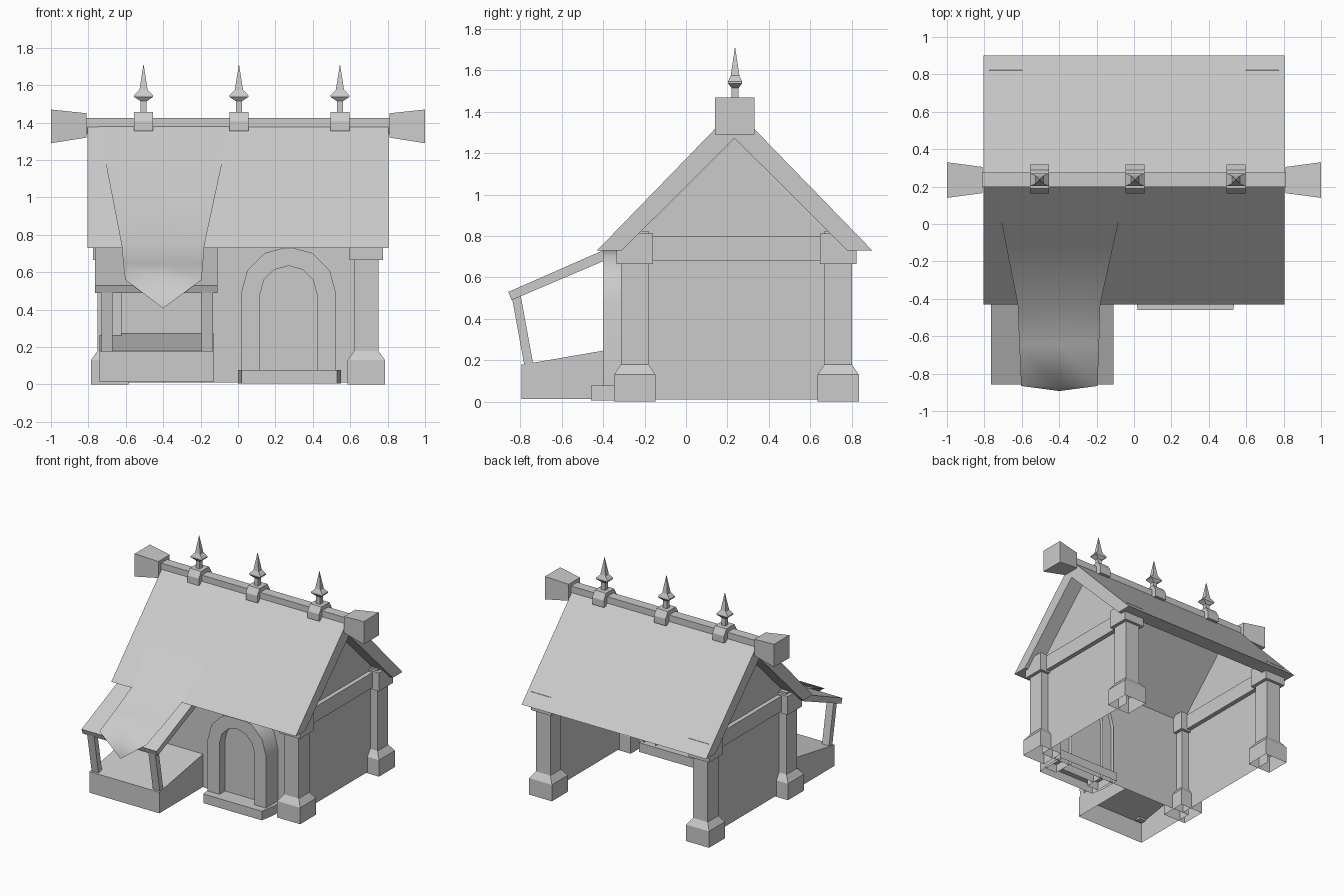
import bpy, bmesh, math

cube = bpy.data.objects.get("Cube")
if cube:
    bpy.data.objects.remove(cube, do_unlink=True)

GREY = (0.6, 0.6, 0.6, 1)
grey = bpy.data.materials.new("plain grey")
grey.use_nodes = True
grey.diffuse_color = GREY
grey.node_tree.nodes["Principled BSDF"].inputs["Base Color"].default_value = GREY

RIDGE_Y = 0.235


def build(name, bm, smooth=False):
    bmesh.ops.recalc_face_normals(bm, faces=bm.faces)
    mesh = bpy.data.meshes.new(name)
    bm.to_mesh(mesh)
    bm.free()
    mesh.materials.append(grey)
    obj = bpy.data.objects.new(name, mesh)
    bpy.context.collection.objects.link(obj)
    if smooth:
        bpy.ops.object.select_all(action="DESELECT")
        obj.select_set(True)
        bpy.context.view_layer.objects.active = obj
        bpy.ops.object.shade_smooth_by_angle(angle=math.radians(40))
    return obj


def loft(name, rings, start=True, end=True, closed=True, smooth=False):
    """Join equal rings of points with quads, with optional end caps."""
    bm = bmesh.new()
    loops = [[bm.verts.new(p) for p in ring] for ring in rings]
    n = len(loops[0])
    for a, b in zip(loops, loops[1:]):
        for i in range(n if closed else n - 1):
            j = (i + 1) % n
            bm.faces.new((a[i], a[j], b[j], b[i]))
    if start:
        bm.faces.new(loops[0])
    if end:
        bm.faces.new(loops[-1])
    return build(name, bm, smooth)


def prism_x(name, profile, x0, x1, **kw):
    return loft(name, [[(x, y, z) for y, z in profile] for x in (x0, x1)], **kw)


def rect(x, y, z, rx, ry):
    return [(x - rx, y - ry, z), (x + rx, y - ry, z),
            (x + rx, y + ry, z), (x - rx, y + ry, z)]


def stack(name, x, y, levels, **kw):
    """Rectangular column from (z, half width, half depth) levels."""
    return loft(name, [rect(x, y, z, rx, ry) for z, rx, ry in levels], **kw)


def plate(name, points):
    bm = bmesh.new()
    bm.faces.new([bm.verts.new(p) for p in points])
    return build(name, bm)


# Main roof and ridge beam
prism_x("main_roof", [(-0.43, 0.73), (RIDGE_Y, 1.415), (0.90, 0.73),
                      (0.78, 0.73), (RIDGE_Y, 1.272), (-0.31, 0.73)], -0.805, 0.805)
prism_x("ridge_beam", [(0.198, 1.34), (0.198, 1.425), (0.275, 1.425), (0.275, 1.34)],
        -0.81, 0.81)

# Side pieces, mirrored
for side, label in ((1, "left"), (-1, "right")):
    rings = []
    for x, r, z0, z1 in ((0.81, 0.07, 1.32, 1.45), (1.0, 0.095, 1.29, 1.47)):
        rings.append([(side * x, RIDGE_Y - r, z0), (side * x, RIDGE_Y + r, z0),
                      (side * x, RIDGE_Y + r, z1), (side * x, RIDGE_Y - r, z1)])
    loft(label + "_ridge_end_block", rings)

    x = side * 0.686
    plate(label + "_gable_wall", [(x, -0.25, 0.01), (x, 0.733, 0.01), (x, 0.733, 0.785),
                                  (x, RIDGE_Y, 1.28), (x, -0.25, 0.80)])
    prism_x(label + "_wall_beam", [(-0.2, 0.68), (0.7, 0.68), (0.7, 0.80), (-0.2, 0.80)],
            x - 0.035, x + 0.035)

    for y, place in ((-0.248, "front"), (0.735, "back")):
        post = f"{place}_{label}_post"
        stack(post + "_shaft", x, y, [(0.16, 0.064, 0.066), (0.825, 0.064, 0.066)], start=False)
        stack(post + "_base", x, y, [(0, 0.1, 0.1), (0.13, 0.1, 0.1), (0.18, 0.064, 0.066)],
              start=False)
        stack(post + "_capital", x, y, [(0.665, 0.09, 0.088), (0.811, 0.09, 0.088)])

# Front wall
plate("front_wall", [(-0.686, -0.25, 0.01), (0.686, -0.25, 0.01),
                     (0.686, -0.25, 0.80), (-0.686, -0.25, 0.80)])


# Arched doorway and step
def arch(radius, y):
    pts = [(0.27 + radius, y, 0.01)]
    for i in range(7):
        a = math.pi * i / 6
        pts.append((0.27 + radius * math.cos(a), y, 0.482 + radius * math.sin(a)))
    return pts + [(0.27 - radius, y, 0.01)]


loft("door_frame", [arch(0.255, -0.22), arch(0.255, -0.40), arch(0.152, -0.40),
                    arch(0.152, -0.22)], start=False, end=False, closed=False, smooth=True)
plate("door_panel", arch(0.152, -0.33))
step = [(0.0, -0.345), (0.02, -0.46), (0.53, -0.46), (0.55, -0.345),
        (0.55, -0.2), (0.0, -0.2)]
loft("door_step", [[(x, y, z) for x, y in step] for z in (0.005, 0.077)], start=False)

# Porch: hollow floor block, leaning posts and lean-to roof
block = [(-0.25, 0.012), (-0.25, 0.272), (-0.795, 0.178), (-0.795, 0.012)]
porch = prism_x("porch_floor", block, -0.74, -0.13)
bm = bmesh.new()
bm.from_mesh(porch.data)
bmesh.ops.delete(bm, geom=[f for f in bm.faces if f.normal.z < -0.9], context="FACES")
bm.to_mesh(porch.data)
bm.free()
for x, label in ((-0.70, "right"), (-0.165, "left")):
    loft("porch_post_" + label, [rect(x, -0.758, 0.17, 0.03, 0.022),
                                 rect(x, -0.822, 0.52, 0.03, 0.022)])
prism_x("porch_roof", [(-0.858, 0.53), (-0.25, 0.797), (-0.25, 0.742), (-0.843, 0.49)],
        -0.765, -0.11)

# Thin flared cover draped over the roof and porch, with a pointed end
drape = [(0.195, 1.378, -0.745, -0.043), (-0.12, 1.06, -0.683, -0.112),
         (-0.425, 0.745, -0.622, -0.18), (-0.65, 0.645, -0.613, -0.187),
         (-0.866, 0.56, -0.603, -0.195)]
bm = bmesh.new()
rows = [[bm.verts.new((x, y, z)) for x in (a, (a + b) / 2, b)] for y, z, a, b in drape]
for p, q in zip(rows, rows[1:]):
    for i in (0, 1):
        bm.faces.new((p[i], p[i + 1], q[i + 1], q[i]))
tip = bm.verts.new((-0.4, -0.893, 0.407))
for i in (0, 1):
    bm.faces.new((rows[-1][i], rows[-1][i + 1], tip))
cover = build("draped_cover", bm)
cover.data.shade_smooth()

# Ridge saddles with spiked finials
for i, x in enumerate((-0.505, 0.005, 0.545), 1):
    stack(f"ridge_saddle_{i}", x, 0.24, [(1.355, 0.05, 0.078), (1.41, 0.05, 0.078),
                                         (1.457, 0.05, 0.05)])
    stack(f"finial_{i}", x, 0.237, [(1.45, 0.017, 0.017), (1.515, 0.017, 0.017),
                                    (1.537, 0.05, 0.034), (1.546, 0.05, 0.034),
                                    (1.575, 0.022, 0.021), (1.708, 0.001, 0.001)])
